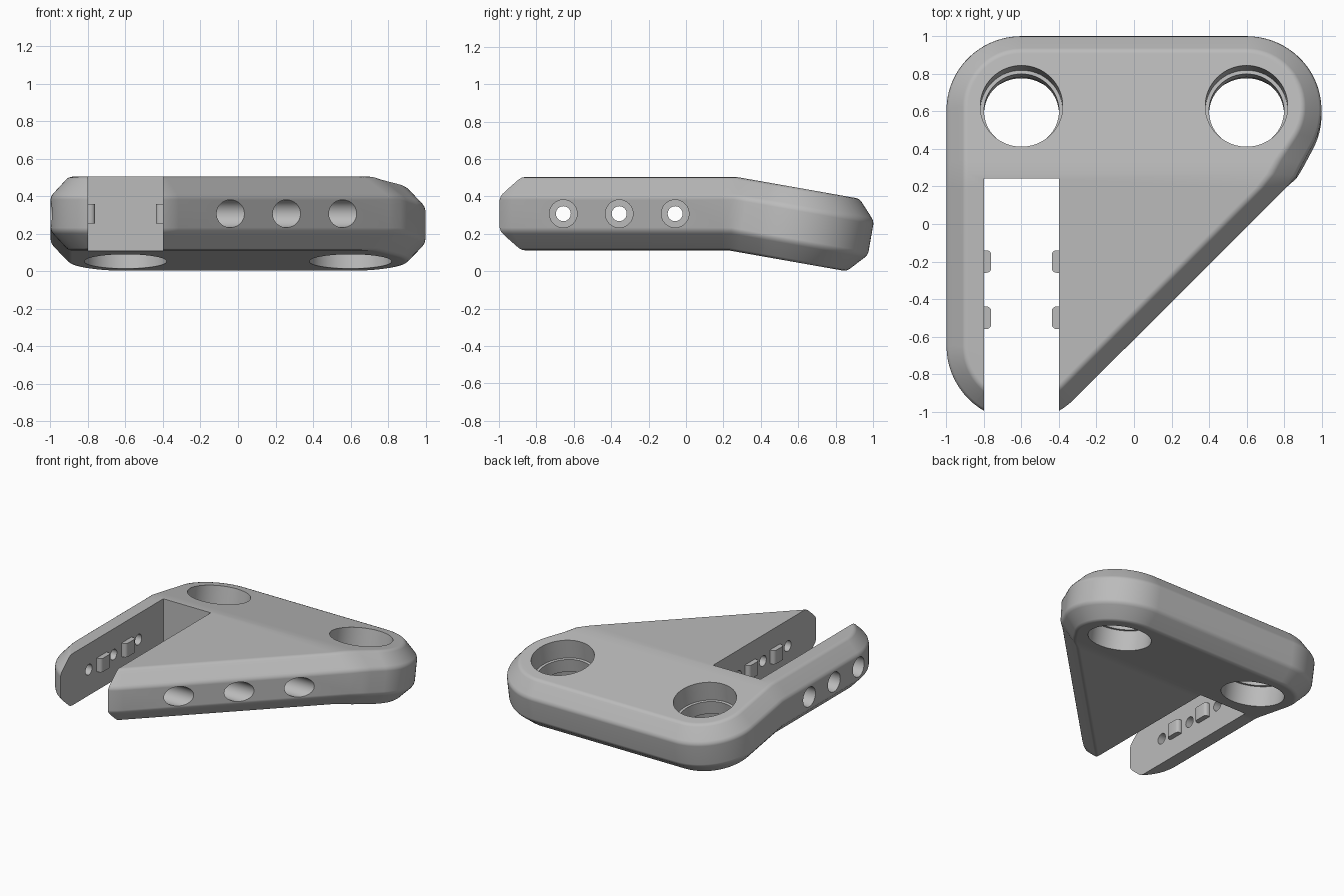
import bpy, bmesh, math
from mathutils import Matrix, Vector

if "Cube" in bpy.data.objects:
    bpy.data.objects.remove(bpy.data.objects["Cube"], do_unlink=True)

grey = bpy.data.materials.new("plain grey")
grey.use_nodes = True
grey.diffuse_color = (0.5, 0.5, 0.5, 1)
grey.node_tree.nodes["Principled BSDF"].inputs["Base Color"].default_value = (0.5, 0.5, 0.5, 1)

MID_Z = 0.307          # height of the plate's middle plane
HALF = 0.197           # half thickness
BEND_Y = 0.25          # where the rear part tips down
TILT = math.radians(-10)
PIVOT = Vector((0, BEND_Y, MID_Z))


def finish(name, bm):
    mesh = bpy.data.meshes.new(name)
    bmesh.ops.recalc_face_normals(bm, faces=bm.faces)
    bm.to_mesh(mesh)
    bm.free()
    mesh.materials.append(grey)
    ob = bpy.data.objects.new(name, mesh)
    bpy.context.collection.objects.link(ob)
    return ob


def arc(cx, cy, r, a0, a1, n=24):
    return [(cx + r * math.cos(a0 + (a1 - a0) * i / n),
             cy + r * math.sin(a0 + (a1 - a0) * i / n)) for i in range(n + 1)]


def outline(inset):
    """Rounded triangle with a small elbow where the slanted side meets the bend."""
    r = 0.4 - inset
    elbow = Vector((0.867 - inset * math.sqrt(2), BEND_Y))
    v = elbow - Vector((0.6, 0.6))
    tangent = math.atan2(v.y, v.x) + math.acos(r / v.length)
    return (arc(-0.6, -0.65, r, math.pi, 1.75 * math.pi) + [tuple(elbow)]
            + arc(0.6, 0.6, r, tangent, math.pi / 2)
            + arc(-0.6, 0.6, r, math.pi / 2, math.pi))


# Plate: stacked outlines with slightly softened chamfers
half_profile = [(0.0, 0.075), (0.004, 0.092), (0.014, 0.107),
                (0.084, HALF - 0.014), (0.097, HALF - 0.004), (0.115, HALF)]
profile = [(d, -z) for d, z in reversed(half_profile)] + half_profile
bm = bmesh.new()
rings = [[bm.verts.new((x, y, z)) for x, y in outline(d)] for d, z in profile]
for lower, upper in zip(rings, rings[1:]):
    n = len(lower)
    for i in range(n):
        j = (i + 1) % n
        bm.faces.new((lower[i], lower[j], upper[j], upper[i]))
bm.faces.new(rings[0][::-1])
bm.faces.new(rings[-1])

# Bend the rear part down along a mitred crease
for y in (0.19, BEND_Y, 0.31):
    bmesh.ops.bisect_plane(bm, geom=bm.verts[:] + bm.edges[:] + bm.faces[:],
                           dist=1e-5, plane_co=(0, y, 0), plane_no=(0, 1, 0))
rot = Matrix.Rotation(TILT, 3, 'X')
for v in bm.verts:
    if abs(v.co.y - BEND_Y) < 1e-4:
        v.co.y += v.co.z * math.tan(-TILT / 2)
        v.co.z += MID_Z
    elif v.co.y > BEND_Y:
        v.co = PIVOT + rot @ Vector((v.co.x, v.co.y - BEND_Y, v.co.z))
    else:
        v.co.z += MID_Z
plate = finish("bent_plate", bm)


def cut(cutter):
    cutter.hide_render = True
    mod = plate.modifiers.new("cut", 'BOOLEAN')
    mod.operation = 'DIFFERENCE'
    mod.solver = 'EXACT'
    mod.object = cutter
    bpy.context.view_layer.objects.active = plate
    bpy.ops.object.modifier_apply(modifier=mod.name)
    bpy.data.objects.remove(cutter, do_unlink=True)


def box(name, x0, x1, y0, y1, z0, z1):
    bm = bmesh.new()
    bmesh.ops.create_cube(bm, size=1, matrix=Matrix.Translation(
        ((x0 + x1) / 2, (y0 + y1) / 2, (z0 + z1) / 2))
        @ Matrix.Diagonal((x1 - x0, y1 - y0, z1 - z0, 1)))
    return finish(name, bm)


def cylinder(name, r, z0, z1, matrix, n=48):
    """Cylinder from z0 to z1 along the local z axis of the matrix."""
    bm = bmesh.new()
    bmesh.ops.create_cone(bm, cap_ends=True, segments=n, radius1=r, radius2=r,
                          depth=z1 - z0,
                          matrix=matrix @ Matrix.Translation((0, 0, (z0 + z1) / 2)))
    return finish(name, bm)


# Open slot from the front
cut(box("slot_cutter", -0.8, -0.4, -1.5, 0.243, -0.5, 1))

# Two large holes, each with a narrow lip halfway down
for x in (-0.6, 0.6):
    axis = (Matrix.Translation(PIVOT) @ rot.to_4x4()
            @ Matrix.Translation((x, 0.35, 0)))
    cut(cylinder("hole_cutter", 0.2, -0.5, 0.5, axis, 64))
    cut(cylinder("upper_bore_cutter", 0.22, 0.05, 0.5, axis, 64))
    cut(cylinder("lower_bore_cutter", 0.22, -0.5, -0.05, axis, 64))

# Three counterbored screw holes running across
for y in (-0.656, -0.357, -0.058):
    axis = Matrix.Translation((0, y, MID_Z)) @ Matrix.Rotation(math.pi / 2, 4, 'Y')
    cut(cylinder("screw_cutter", 0.04, -1.5, 1.5, axis, 32))
    cut(cylinder("left_bore_cutter", 0.074, -0.3, 1.5, axis))
    cut(cylinder("right_bore_cutter", 0.074, -1.5, -0.9, axis))

# Small grip nubs on both slot walls
nubs = []
for side, wall in (("right", -0.8), ("left", -0.4)):
    inward = 1 if wall < -0.6 else -1
    for y in (-0.2, -0.5):
        x0, x1 = sorted((wall - 0.01 * inward, wall + 0.038 * inward))
        nub = box(f"{side}_nub", x0, x1, y - 0.06, y + 0.06, MID_Z - 0.052, MID_Z + 0.052)
        bm = bmesh.new()
        bm.from_mesh(nub.data)
        tip = wall + 0.038 * inward
        edges = [e for e in bm.edges
                 if all(abs(v.co.x - tip) < 1e-4 for v in e.verts)
                 and abs(e.verts[0].co.z - e.verts[1].co.z) > 0.01]
        bmesh.ops.bevel(bm, geom=edges, offset=0.024, segments=4,
                        profile=0.5, affect='EDGES')
        bm.to_mesh(nub.data)
        bm.free()
        nubs.append(nub)

# Smooth shading with sharp edges kept
bpy.ops.object.select_all(action='DESELECT')
for ob in [plate] + nubs:
    ob.select_set(True)
bpy.context.view_layer.objects.active = plate
bpy.ops.object.shade_smooth_by_angle(angle=math.radians(30))
weighted = plate.modifiers.new("even_shading", 'WEIGHTED_NORMAL')
weighted.keep_sharp = True
